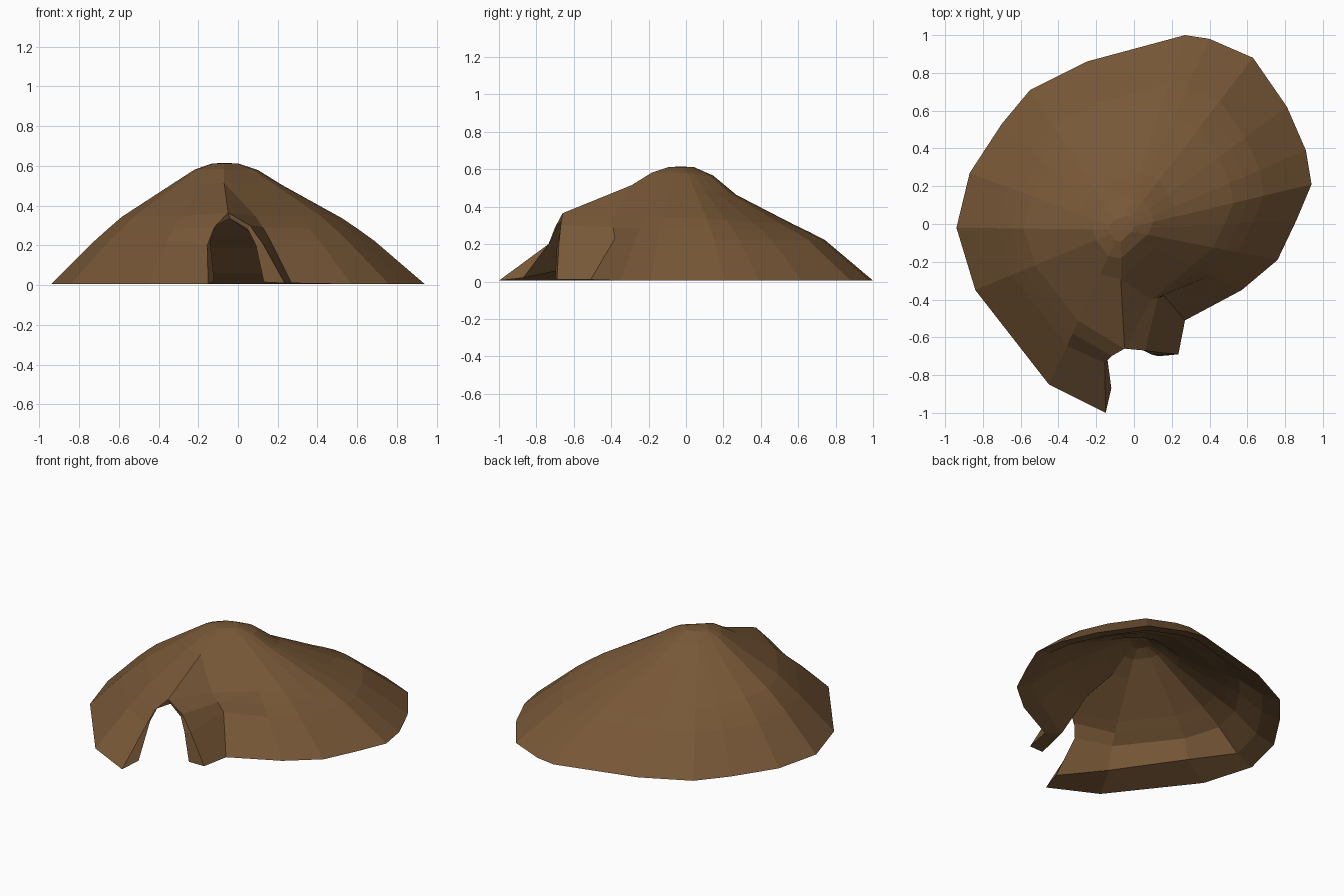
import bpy, bmesh
from mathutils import Vector

if "Cube" in bpy.data.objects:
    bpy.data.objects.remove(bpy.data.objects["Cube"])

PEAK = Vector((-0.07, -0.03))

# Ground outline, from the left door foot clockwise round the back to the right
BASE = [(-0.15, -1.0), (-0.45, -0.85), (-0.84, -0.35), (-0.94, -0.02), (-0.87, 0.27),
        (-0.70, 0.53), (-0.55, 0.71), (-0.25, 0.86), (0.27, 1.0), (0.40, 0.98),
        (0.63, 0.88), (0.81, 0.62), (0.91, 0.39), (0.94, 0.21), (0.86, 0.02),
        (0.76, -0.19), (0.57, -0.35)]

# Slope profiles: distance from the peak (fraction of the outline) and height
OUTER = [(1, 0.005), (0.75, 0.222), (0.67, 0.285), (0.59, 0.345),
         (0.29, 0.515), (0.17, 0.582), (0.07, 0.612), (0, 0.615)]
INNER = [(0.87, 0.06), (0.71, 0.19), (0.63, 0.24), (0.56, 0.285),
         (0.28, 0.445), (0.16, 0.515), (0.07, 0.545), (0, 0.55)]
# The back slope is hollowed a little, ring by ring
DIP = [0, 0, 0.02, 0.04, 0.05, 0.015, 0, 0]
# The inner rim is drawn in where the wall is thick, at the front left
THICK = {1: 0.90, 2: 0.86}

# Doorway columns from foot to lintel: left jamb, right back corner, right jamb
DOOR_OUT = [
    [(-0.15, -1.0, 0.005), (-0.155, -0.735, 0.2), (-0.12, -0.70, 0.29), (-0.05, -0.66, 0.365)],
    [(0.27, -0.51, 0.01), (0.16, -0.38, 0.23), (0.125, -0.39, 0.29), (0.09, -0.40, 0.345)],
    [(0.235, -0.69, 0.01), (0.13, -0.68, 0.2), (0.06, -0.67, 0.3), (-0.05, -0.66, 0.365)]]
DOOR_IN = [
    [(-0.12, -0.87, 0.02), (-0.14, -0.72, 0.22), (-0.11, -0.69, 0.3), (-0.04, -0.65, 0.335)],
    [(0.18, -0.46, 0.02), (0.11, -0.36, 0.20), (0.08, -0.37, 0.25), (0.05, -0.38, 0.29)],
    [(0.13, -0.70, 0.015), (0.09, -0.69, 0.2), (0.05, -0.67, 0.28), (-0.04, -0.65, 0.335)]]


def slope(foot, profile, rim=1.0):
    """One column of points from the outline up to the peak."""
    d = Vector(foot) - PEAK
    col = []
    for k, (f, z) in enumerate(profile):
        p = PEAK + d * (f * rim if k == 0 else f)
        col.append((p.x, p.y, z - DIP[k] * max(0, d.y)))
    return col


def shell(bm, profile, door, thick):
    """Columns of vertices for one surface, skinned with quads."""
    top = slope((-0.07, -0.93), profile)[4:]
    cols = [door[0] + top]
    cols += [slope(p, profile, thick.get(i, 1.0)) for i, p in enumerate(BASE) if i]
    cols += [door[1] + top, door[2] + top]
    grid = [[bm.verts.new(p) for p in col] for col in cols]
    for a, b in zip(grid, grid[1:]):
        for k in range(len(profile) - 1):
            bm.faces.new((a[k], b[k], b[k + 1], a[k + 1]))
    return grid


bm = bmesh.new()
out = shell(bm, OUTER, DOOR_OUT, {})
inn = shell(bm, INNER, DOOR_IN, THICK)

# Bevelled rim joining both surfaces underneath
for i in range(len(out) - 1):
    bm.faces.new((out[i][0], inn[i][0], inn[i + 1][0], out[i + 1][0]))
# Door reveals
for c in (0, -1):
    for k in range(3):
        bm.faces.new((out[c][k], out[c][k + 1], inn[c][k + 1], inn[c][k]))

bmesh.ops.remove_doubles(bm, verts=bm.verts, dist=0.002)
bmesh.ops.recalc_face_normals(bm, faces=bm.faces)

mesh = bpy.data.meshes.new("earth_mound")
bm.to_mesh(mesh)
bm.free()
mound = bpy.data.objects.new("earth_mound", mesh)
bpy.context.collection.objects.link(mound)

earth = bpy.data.materials.new("brown_earth")
earth.diffuse_color = (0.185, 0.096, 0.038, 1)
earth.use_nodes = True
earth.node_tree.nodes["Principled BSDF"].inputs["Base Color"].default_value = earth.diffuse_color
mesh.materials.append(earth)
